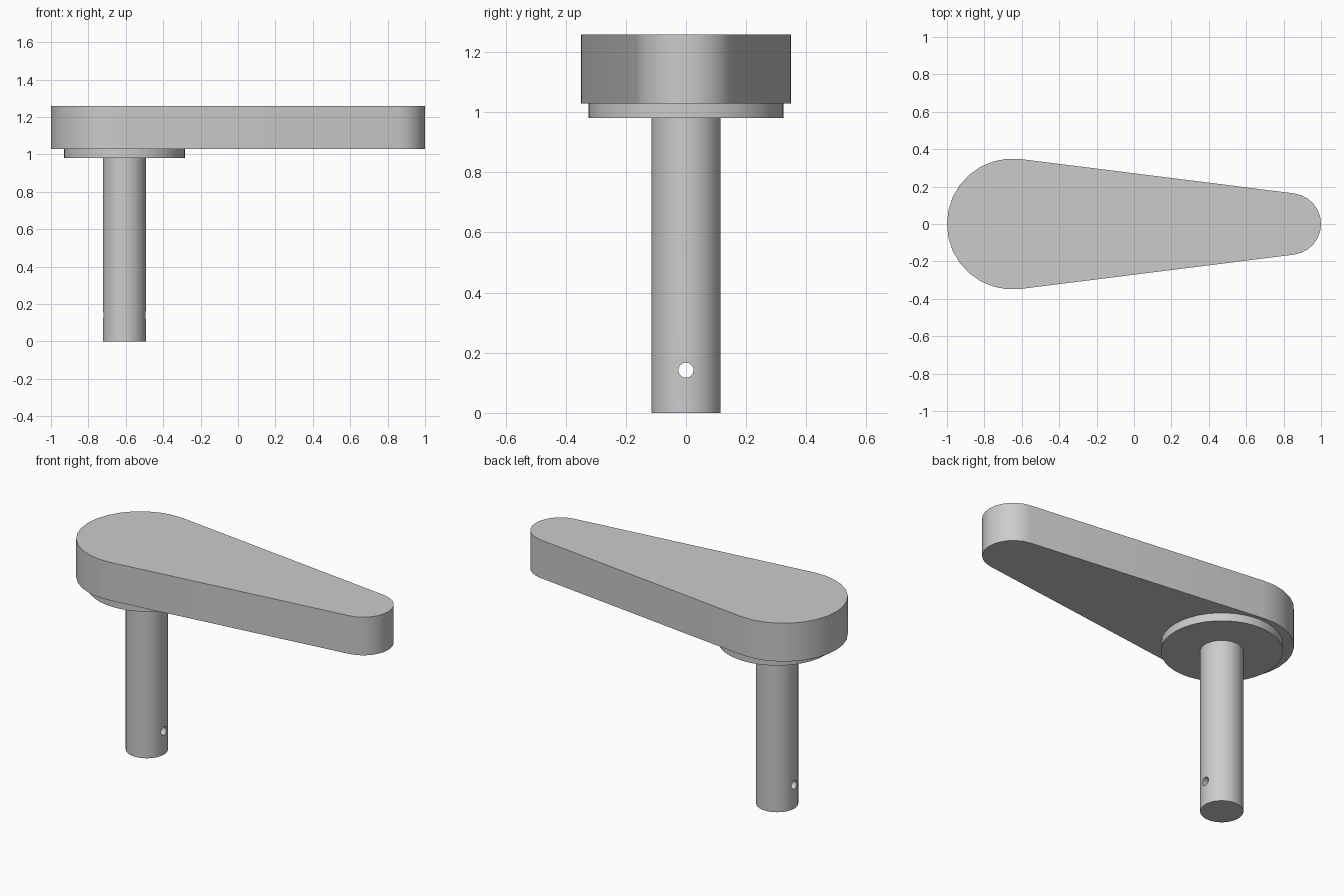
import bpy, bmesh, math
from mathutils import Matrix

cube = bpy.data.objects.get("Cube")
if cube:
    bpy.data.objects.remove(cube, do_unlink=True)

grey = bpy.data.materials.new("light_grey")
grey.use_nodes = True
colour = (0.6, 0.6, 0.6, 1)
grey.diffuse_color = colour
grey.node_tree.nodes["Principled BSDF"].inputs["Base Color"].default_value = colour


def add_object(name, bm):
    mesh = bpy.data.meshes.new(name)
    bmesh.ops.recalc_face_normals(bm, faces=bm.faces)
    bm.to_mesh(mesh)
    bm.free()
    mesh.materials.append(grey)
    obj = bpy.data.objects.new(name, mesh)
    bpy.context.collection.objects.link(obj)
    return obj


def smooth(obj):
    bpy.ops.object.select_all(action='DESELECT')
    obj.select_set(True)
    bpy.context.view_layer.objects.active = obj
    bpy.ops.object.shade_smooth_by_angle(angle=math.radians(35))


def prism(name, outline, z0, z1):
    bm = bmesh.new()
    face = bm.faces.new([bm.verts.new((x, y, z0)) for x, y in outline])
    top = bmesh.ops.extrude_face_region(bm, geom=[face])["geom"]
    verts = [v for v in top if isinstance(v, bmesh.types.BMVert)]
    bmesh.ops.translate(bm, verts=verts, vec=(0, 0, z1 - z0))
    return add_object(name, bm)


def arc(cx, r, start, end, steps):
    angles = [start + (end - start) * i / steps for i in range(steps + 1)]
    return [(cx + r * math.cos(a), r * math.sin(a)) for a in angles]


# Tapered arm: two round ends joined by their common tangents
big_x, big_r, small_x, small_r = -0.65, 0.35, 0.835, 0.165
tangent = math.acos((big_r - small_r) / (small_x - big_x))
outline = arc(big_x, big_r, tangent, 2 * math.pi - tangent, 16)
outline += arc(small_x, small_r, -tangent, tangent, 12)
arm = prism("handle_arm", outline, 1.028, 1.258)

# Round collar and shaft beneath the wide end
axis_x = -0.607
collar = prism("collar", arc(axis_x, 0.324, 0, 2 * math.pi, 40)[:-1], 0.98, 1.028)
shaft = prism("shaft", arc(axis_x, 0.115, 0, 2 * math.pi, 40)[:-1], 0, 0.98)

# Cross hole through the lower shaft
bm = bmesh.new()
bmesh.ops.create_cone(bm, cap_ends=True, segments=24, radius1=0.025, radius2=0.025, depth=0.5,
                      matrix=Matrix.Translation((axis_x, 0, 0.142)) @ Matrix.Rotation(math.pi / 2, 4, 'Y'))
cutter = add_object("pin_hole_cutter", bm)
cutter.hide_render = True
cutter.hide_set(True)

for part in (arm, collar, shaft):
    smooth(part)
hole = shaft.modifiers.new("pin_hole", 'BOOLEAN')
hole.operation = 'DIFFERENCE'
hole.solver = 'EXACT'
hole.object = cutter
# Cut before smoothing by angle so the rim stays sharp
shaft.modifiers.move(len(shaft.modifiers) - 1, 0)
